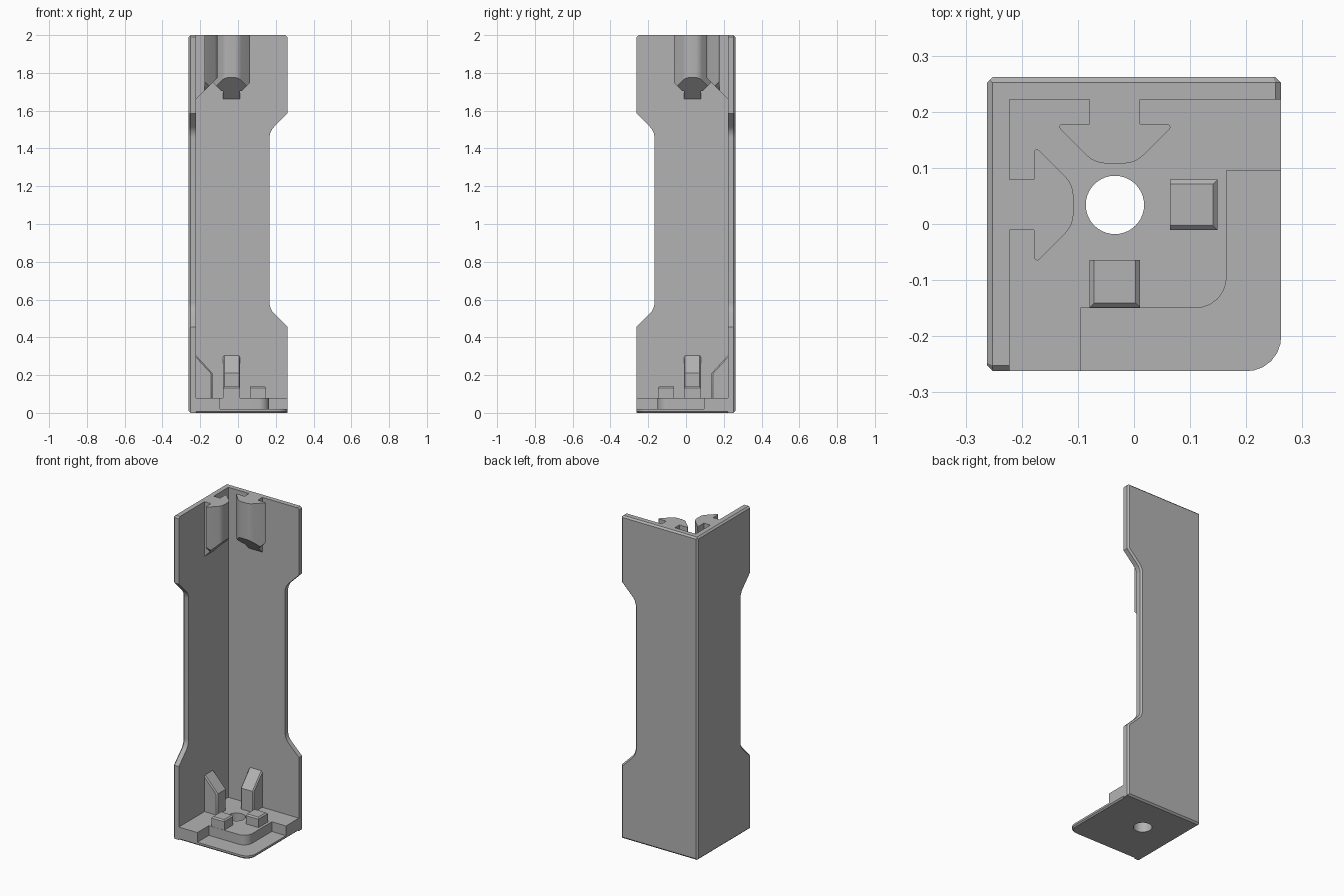
import bpy, bmesh, math
from mathutils import Vector, Matrix

if "Cube" in bpy.data.objects:
    bpy.data.objects.remove(bpy.data.objects["Cube"], do_unlink=True)

grey = bpy.data.materials.new("plain_grey")
grey.use_nodes = True
colour = (0.45, 0.45, 0.45, 1)
grey.diffuse_color = colour
grey.node_tree.nodes["Principled BSDF"].inputs["Base Color"].default_value = colour

HALF = 0.262      # half the outer width
INNER = 0.222     # inner face of the walls
LEFT, RIGHT = -0.079, 0.011   # width shared by the ribs, stubs and necks
PAD = 0.08        # top of the raised pad
SWAP = Matrix(((0, -1, 0, 0), (-1, 0, 0, 0), (0, 0, 1, 0), (0, 0, 0, 1)))
made = []


def rounded(points, steps=6):
    """Turn (u, v) or (u, v, radius) corners into a filleted outline."""
    out = []
    for i, p in enumerate(points):
        c = Vector(p[:2])
        if len(p) < 3:
            out.append(c)
            continue
        a = (Vector(points[i - 1][:2]) - c).normalized()
        b = (Vector(points[(i + 1) % len(points)][:2]) - c).normalized()
        half = a.angle(b) / 2
        centre = c + (a + b).normalized() * p[2] / math.sin(half)
        reach = p[2] / math.tan(half)
        start, end = c + a * reach - centre, c + b * reach - centre
        for k in range(steps + 1):
            t = k / steps
            out.append(centre + (start.lerp(end, t)).normalized() * p[2])
    return out


def prism(points, low, high, axis):
    """Extrude an outline along the given axis."""
    place = {"x": lambda u, v, w: (w, u, v),
             "y": lambda u, v, w: (u, w, v),
             "z": lambda u, v, w: (u, v, w)}[axis]
    bm = bmesh.new()
    outline = rounded(points)
    rings = [[bm.verts.new(place(p.x, p.y, w)) for p in outline] for w in (low, high)]
    bm.faces.new(rings[0])
    bm.faces.new(rings[1])
    for i in range(len(outline)):
        j = (i + 1) % len(outline)
        bm.faces.new((rings[0][i], rings[0][j], rings[1][j], rings[1][i]))
    bmesh.ops.recalc_face_normals(bm, faces=bm.faces)
    return bm


def chamfer(bm, width, rule):
    """Bevel each edge whose two ends and middle pass the rule."""
    edges = [e for e in bm.edges if rule(e.verts[0].co, e.verts[1].co)]
    bmesh.ops.bevel(bm, geom=edges, offset=width, segments=1, affect="EDGES")


def cut(bm, point, normal, fill=True):
    """Remove everything beyond a plane."""
    bmesh.ops.bisect_plane(bm, geom=bm.verts[:] + bm.edges[:] + bm.faces[:], dist=1e-5,
                           plane_co=point, plane_no=normal, clear_outer=True)
    if fill:
        bmesh.ops.holes_fill(bm, edges=[e for e in bm.edges if e.is_boundary])


def add_mirror(bm):
    """Repeat the part across the upright diagonal plane."""
    copy = bmesh.ops.duplicate(bm, geom=bm.verts[:] + bm.edges[:] + bm.faces[:])["geom"]
    verts = [g for g in copy if isinstance(g, bmesh.types.BMVert)]
    bmesh.ops.transform(bm, matrix=SWAP, verts=verts)


def finish(name, bm):
    bmesh.ops.remove_doubles(bm, verts=bm.verts, dist=1e-5)
    bmesh.ops.recalc_face_normals(bm, faces=bm.faces)
    mesh = bpy.data.meshes.new(name)
    bm.to_mesh(mesh)
    bm.free()
    mesh.materials.append(grey)
    ob = bpy.data.objects.new(name, mesh)
    bpy.context.collection.objects.link(ob)
    made.append(ob)
    return ob


# Two waisted walls meeting at a mitred corner
waist = 0.167
walls = prism([(-HALF, 0), (HALF, 0), (HALF, 0.455), (waist, 0.55, 0.08),
               (waist, 1.49, 0.08), (HALF, 1.585), (HALF, 1.99), (HALF - 0.01, 2),
               (-HALF, 2)], INNER, HALF, "y")
chamfer(walls, 0.01, lambda a, b: min(a.y, b.y) > HALF - 0.001)
cut(walls, (0, 0, 0), (-1, -1, 0), fill=False)
add_mirror(walls)
finish("corner_walls", walls)

# Thin floor with one rounded corner
floor = prism([(-INNER, INNER), (HALF, INNER), (HALF, -HALF, 0.06), (-INNER, -HALF)],
              0, 0.02, "z")
chamfer(floor, 0.008, lambda a, b: max(a.z, b.z) < 0.001
        and (a + b).x / 2 > -INNER + 0.01 and (a + b).y / 2 < INNER - 0.01)
floor = finish("floor_plate", floor)

# Raised pad on the floor
pad = prism([(-INNER, INNER), (HALF, INNER), (HALF, 0.095), (0.165, 0.095),
             (0.165, -0.15, 0.055), (-0.095, -0.15), (-0.095, -HALF), (-INNER, -HALF)],
            0.02, PAD, "z")
pad = finish("raised_pad", pad)

# Screw hole through floor and pad
hole = bmesh.new()
bmesh.ops.create_cone(hole, cap_ends=True, segments=40, radius1=0.052, radius2=0.052,
                      depth=0.4, matrix=Matrix.Translation((-0.034, 0.034, 0)))
hole = finish("hole_cutter", hole)
made.remove(hole)
hole.hide_render = True
hole.hide_viewport = True
hole.display_type = "WIRE"
for ob in (floor, pad):
    mod = ob.modifiers.new("screw_hole", "BOOLEAN")
    mod.operation = "DIFFERENCE"
    mod.solver = "EXACT"
    mod.object = hole

# Short stubs at the pad's open edges
stubs = prism([(LEFT, -0.149), (RIGHT, -0.149), (RIGHT, -0.064), (LEFT, -0.064)],
              PAD, 0.14, "z")
chamfer(stubs, 0.008, lambda a, b: min(a.z, b.z) > 0.13 and (a + b).y / 2 < -0.07)
add_mirror(stubs)
finish("short_stubs", stubs)

# Sloped ribs standing against the walls
ribs = prism([(INNER, PAD), (0.135, PAD), (0.135, 0.21), (INNER, 0.305)],
             LEFT, RIGHT, "x")
chamfer(ribs, 0.007, lambda a, b: abs(a.x - b.x) < 0.001
        and (a + b).y / 2 < INNER - 0.01 and (a + b).z / 2 > PAD + 0.01)
add_mirror(ribs)
finish("sloped_ribs", ribs)

# Slot hooks near the top: flared heads with undercut ends
heads = prism([(-0.14, 0.178, 0.005), (-0.07, 0.108, 0.05), (0.002, 0.108, 0.05),
               (0.072, 0.178, 0.005)], 1.6, 2, "z")
under = ((0, 0.108, 1.775), (0, -1, -1))
cut(heads, *under)
cut(heads, (RIGHT, 0, 1.695), (1, 0, -1))
cut(heads, (LEFT, 0, 1.695), (-1, 0, -1))
add_mirror(heads)
finish("hook_heads", heads)

# Necks joining the hooks to the walls
necks = prism([(LEFT, 0.178), (RIGHT, 0.178), (RIGHT, INNER), (LEFT, INNER)], 1.6, 2, "z")
cut(necks, *under)
add_mirror(necks)
finish("hook_necks", necks)

# Smooth the rounded parts and keep the edges crisp
bpy.ops.object.select_all(action="DESELECT")
for ob in made:
    ob.select_set(True)
bpy.context.view_layer.objects.active = made[0]
bpy.ops.object.shade_smooth_by_angle(angle=math.radians(30))
